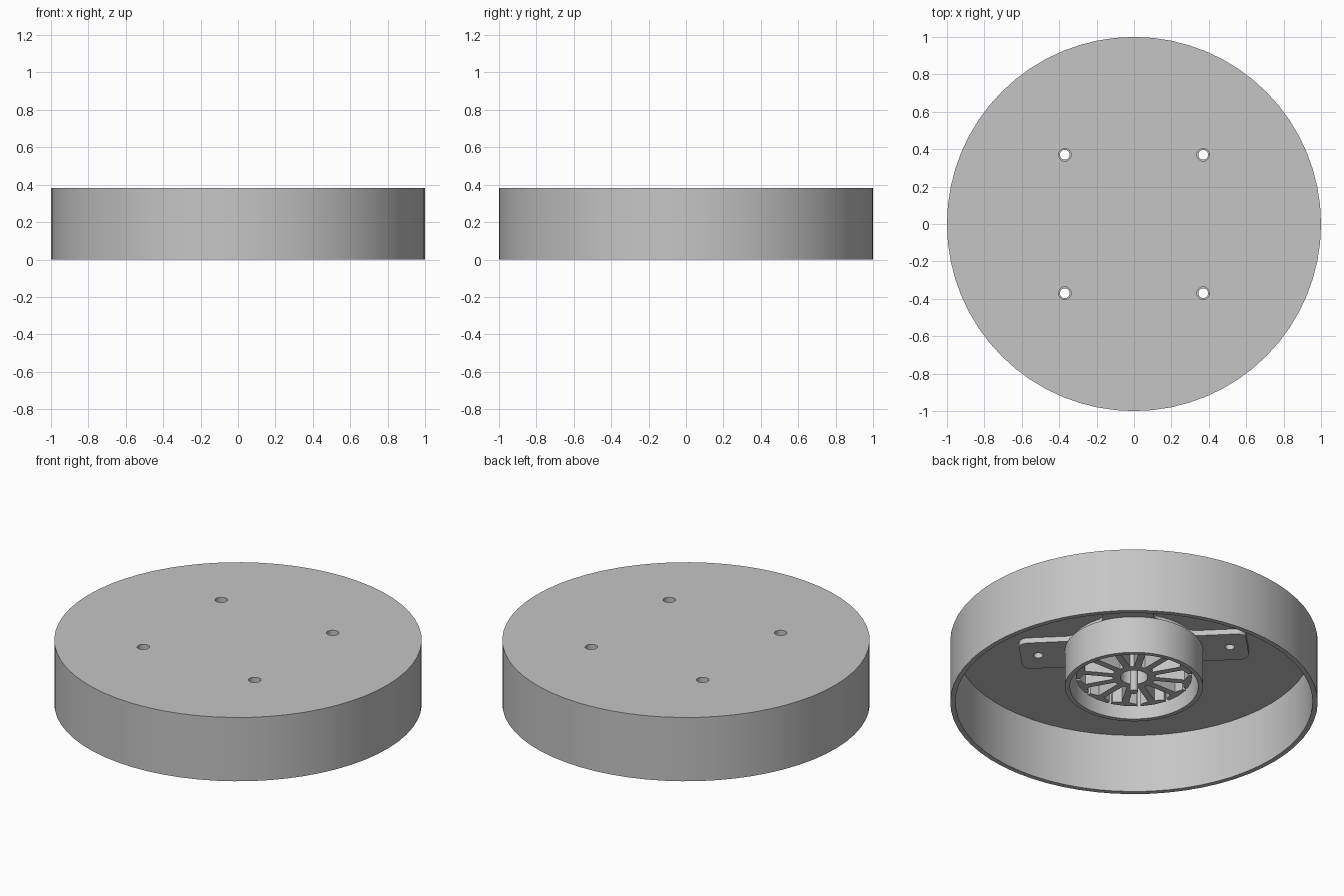
import bpy, bmesh
from math import sin, cos, pi, radians, sqrt, atan2, degrees

cube = bpy.data.objects.get("Cube")
if cube:
    bpy.data.objects.remove(cube, do_unlink=True)

GREY = (0.56, 0.56, 0.56, 1)
grey = bpy.data.materials.new("light_grey")
grey.use_nodes = True
grey.diffuse_color = GREY
for node in grey.node_tree.nodes:
    if node.type == 'BSDF_PRINCIPLED':
        node.inputs["Base Color"].default_value = GREY


def arc(cx, cy, r, a0, a1, n):
    """Points along an arc, angles in degrees."""
    angles = [radians(a0 + (a1 - a0) * i / n) for i in range(n + 1)]
    return [(cx + r * cos(a), cy + r * sin(a)) for a in angles]


def circle(r, n=64, cx=0, cy=0):
    return arc(cx, cy, r, 0, 360, n)[:-1]


def repeat_round(points, count, start=0):
    """Repeat an outline section around the centre."""
    out = []
    for k in range(count):
        a = start + 2 * pi * k / count
        out += [(x * cos(a) - y * sin(a), x * sin(a) + y * cos(a)) for x, y in points]
    return out


def plate(name, loops, z0, z1):
    """Extrude closed outlines; inner outlines become holes."""
    curve = bpy.data.curves.new(name, 'CURVE')
    curve.dimensions = '2D'
    curve.fill_mode = 'BOTH'
    curve.extrude = (z1 - z0) / 2
    for loop in loops:
        spline = curve.splines.new('POLY')
        spline.points.add(len(loop) - 1)
        for p, (x, y) in zip(spline.points, loop):
            p.co = (x, y, 0, 1)
        spline.use_cyclic_u = True
    temp = bpy.data.objects.new(name + "_outline", curve)
    bpy.context.collection.objects.link(temp)
    bpy.context.view_layer.update()
    graph = bpy.context.evaluated_depsgraph_get()
    mesh = bpy.data.meshes.new_from_object(temp.evaluated_get(graph))
    bpy.data.objects.remove(temp, do_unlink=True)

    bm = bmesh.new()
    bm.from_mesh(mesh)
    bmesh.ops.remove_doubles(bm, verts=bm.verts, dist=1e-5)
    bmesh.ops.translate(bm, verts=bm.verts, vec=(0, 0, (z0 + z1) / 2))
    bmesh.ops.recalc_face_normals(bm, faces=bm.faces)
    bm.to_mesh(mesh)
    bm.free()
    mesh.materials.clear()
    mesh.materials.append(grey)
    obj = bpy.data.objects.new(name, mesh)
    bpy.context.collection.objects.link(obj)
    bpy.ops.object.select_all(action='DESELECT')
    obj.select_set(True)
    bpy.context.view_layer.objects.active = obj
    bpy.ops.object.shade_smooth_by_angle(angle=radians(30))
    return obj


def screw_holes(r):
    return [circle(r, 20, x, y) for x in (-0.37, 0.37) for y in (-0.37, 0.37)]


# Outer shell: thin wall under a drilled lid
plate("shell_wall", [circle(1), circle(0.972)], 0, 0.352)
plate("shell_lid", [circle(1)] + screw_holes(0.034), 0.352, 0.383)

# Four-armed mount with filleted roots and rounded arm ends
R, w, f, c, end = 0.35, 0.14, 0.06, 0.05, 0.62
fx = sqrt((R + f) ** 2 - (w + f) ** 2)
root = degrees(atan2(w + f, fx))
upper = (arc(0, 0, R, 44, root, 4)
         + arc(fx, w + f, f, root + 180, 270, 6)[1:]
         + arc(end - c, w - c, c, 90, 0, 6))
arm = [(x, -y) for x, y in upper] + upper[::-1]
plate("motor_mount", [repeat_round(arm, 4, pi / 4)] + screw_holes(0.026), 0.32, 0.352)

# Motor can, open at the bottom
plate("motor_can", [circle(0.376), circle(0.35)], 0.097, 0.32)

# Stator with twelve T-headed teeth around a hollow hub
half = [(0.115, 0.019), (0.275, 0.019), (0.288, 0.068), (0.308, 0.073)]
tooth = [(x, -y) for x, y in half] + [(0.316, 0)] + half[::-1]
plate("stator", [repeat_round(tooth, 12), circle(0.075, 32)], 0.157, 0.31)

# Central shaft
plate("shaft", [circle(0.022, 24)], 0.065, 0.32)
